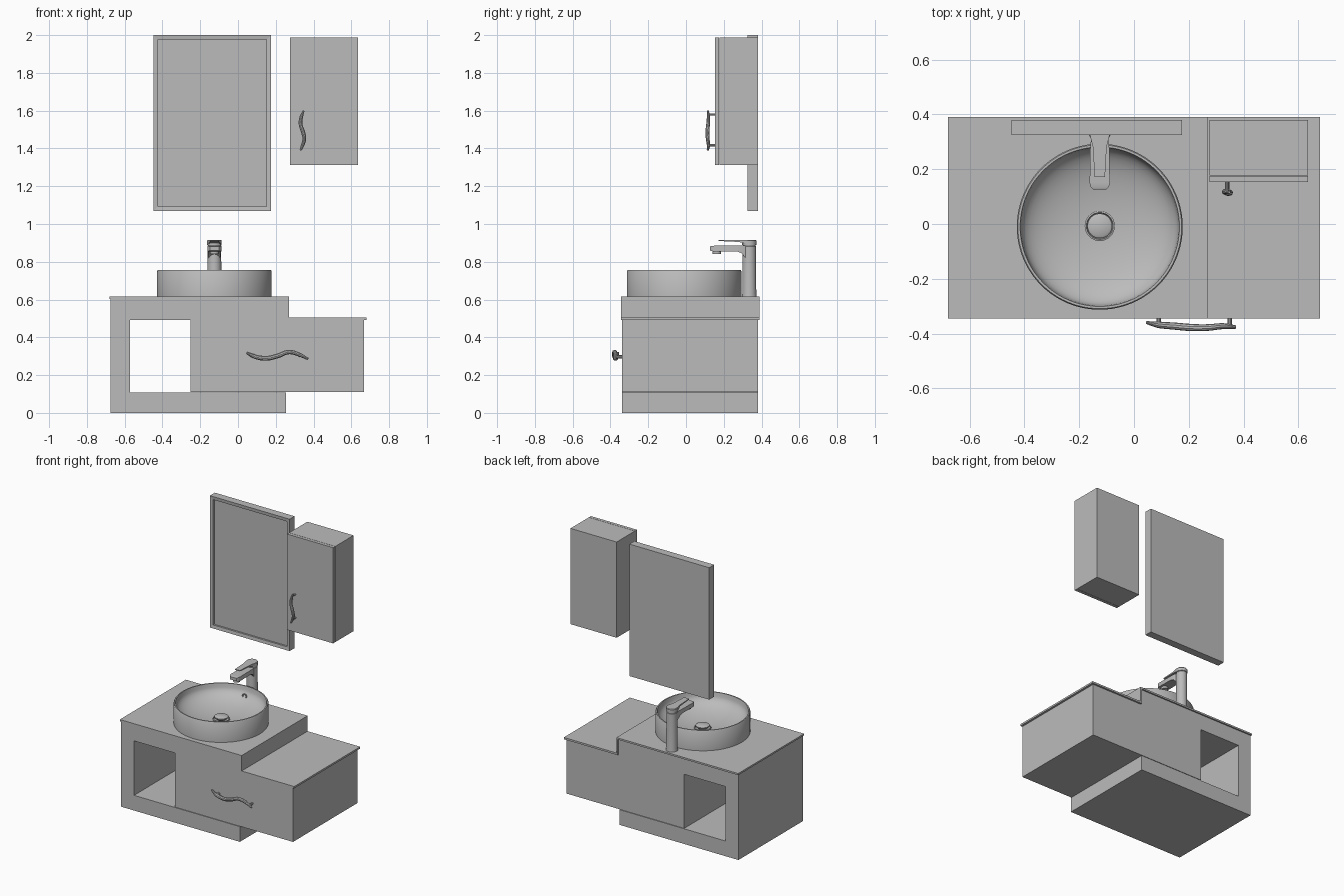
import bpy, bmesh, math

if "Cube" in bpy.data.objects:
    bpy.data.objects.remove(bpy.data.objects["Cube"])

grey = bpy.data.materials.new("plain grey")
grey.diffuse_color = (0.5, 0.5, 0.5, 1)
grey.use_nodes = True
grey.node_tree.nodes["Principled BSDF"].inputs["Base Color"].default_value = grey.diffuse_color


def finish(name, bm, smooth=False):
    bmesh.ops.recalc_face_normals(bm, faces=bm.faces)
    me = bpy.data.meshes.new(name)
    bm.to_mesh(me)
    bm.free()
    ob = bpy.data.objects.new(name, me)
    bpy.context.collection.objects.link(ob)
    me.materials.append(grey)
    if smooth:
        smooth_object(ob)
    return ob


def smooth_object(ob):
    bpy.ops.object.select_all(action='DESELECT')
    ob.select_set(True)
    bpy.context.view_layer.objects.active = ob
    bpy.ops.object.shade_smooth_by_angle(angle=math.radians(35))


def box(name, x, y, z):
    bm = bmesh.new()
    bmesh.ops.create_cube(bm, size=1)
    for v in bm.verts:
        v.co = [lo + (c + 0.5) * (hi - lo) for c, (lo, hi) in zip(v.co, (x, y, z))]
    return finish(name, bm)


def lathe(name, cx, cy, profile, n=64):
    """Spin (radius, z) points around a vertical axis; ends on the axis close it."""
    bm = bmesh.new()
    rings = []
    for r, z in profile:
        if r == 0:
            rings.append([bm.verts.new((cx, cy, z))] * n)
        else:
            rings.append([bm.verts.new((cx + r * math.cos(2 * math.pi * i / n),
                                        cy + r * math.sin(2 * math.pi * i / n), z)) for i in range(n)])
    for a, b in zip(rings, rings[1:]):
        for i in range(n):
            j = (i + 1) % n
            bm.faces.new(list(dict.fromkeys((a[i], a[j], b[j], b[i]))))
    return finish(name, bm, True)


def loft(name, sections):
    """Join rectangles given as (y, x centre, half width, z low, z high)."""
    bm = bmesh.new()
    rings = [[bm.verts.new(p) for p in ((cx - w, y, lo), (cx + w, y, lo), (cx + w, y, hi), (cx - w, y, hi))]
             for y, cx, w, lo, hi in sections]
    for a, b in zip(rings, rings[1:]):
        for i in range(4):
            bm.faces.new((a[i], a[(i + 1) % 4], b[(i + 1) % 4], b[i]))
    bm.faces.new(rings[0])
    bm.faces.new(rings[-1])
    return finish(name, bm, True)


def tube(name, points, depth):
    """Smooth rod through (x, y, z, thickness factor) points."""
    cu = bpy.data.curves.new(name, 'CURVE')
    cu.dimensions = '3D'
    cu.bevel_depth, cu.bevel_resolution, cu.resolution_u = depth, 3, 6
    cu.use_fill_caps = True
    sp = cu.splines.new('BEZIER')
    sp.bezier_points.add(len(points) - 1)
    for bp, (x, y, z, r) in zip(sp.bezier_points, points):
        bp.co, bp.radius = (x, y, z), r
        bp.handle_left_type = bp.handle_right_type = 'AUTO'
    cu.materials.append(grey)
    ob = bpy.data.objects.new(name, cu)
    bpy.context.collection.objects.link(ob)
    bpy.ops.object.select_all(action='DESELECT')
    ob.select_set(True)
    bpy.context.view_layer.objects.active = ob
    bpy.ops.object.convert(target='MESH')
    smooth_object(bpy.context.view_layer.objects.active)


# Vanity carcass
depth = (-0.34, 0.38)
box("plinth", (-0.675, 0.253), depth, (0, 0.107))
box("left_support", (-0.675, -0.573), depth, (0.107, 0.491))
box("upper_slab", (-0.675, 0.262), depth, (0.491, 0.605))
box("drawer_box", (-0.252, 0.667), depth, (0.11, 0.491))

# Stepped countertop with its vertical drop
top_depth = (-0.345, 0.39)
box("upper_countertop", (-0.68, 0.27), top_depth, (0.603, 0.615))
box("countertop_drop", (0.261, 0.27), top_depth, (0.493, 0.603))
box("lower_countertop", (0.27, 0.68), top_depth, (0.493, 0.506))

# Round vessel basin with a hollow bowl
bx, by = -0.125, -0.01
bowl = [(0.288 * math.cos(t), 0.745 - 0.11 * math.sin(t) ** 0.9)
        for t in [math.radians(a) for a in range(0, 90, 7)]]
lathe("basin", bx, by, [(0, 0.613), (0.303, 0.613), (0.303, 0.751), (0.299, 0.757), (0.291, 0.757)]
      + bowl + [(0, 0.635)], 80)
lathe("drain_ring", bx, by + 0.003, [(0, 0.632), (0.055, 0.632), (0.055, 0.643), (0.049, 0.645), (0.046, 0.638), (0, 0.638)], 40)
lathe("drain_plug", bx, by + 0.003, [(0, 0.636), (0.03, 0.638), (0.045, 0.652), (0.045, 0.658), (0.036, 0.663), (0, 0.665)], 40)

# Overflow ring on the back wall of the bowl
tube("overflow_ring", [(bx + 0.014 * math.cos(a), by + 0.262, 0.7 + 0.014 * math.sin(a), 1)
                       for a in [2 * math.pi * i / 12 for i in range(13)]], 0.004)

# Tap
tx, ty = -0.125, 0.335
lathe("tap_column", tx, ty, [(0, 0.615), (0.039, 0.615), (0.037, 0.63), (0.036, 0.882), (0.034, 0.884), (0.034, 0.888),
                             (0.038, 0.89), (0.038, 0.912), (0.035, 0.916), (0, 0.916)], 40)
loft("tap_spout", [(0.126, tx, 0.024, 0.86, 0.88), (0.135, tx, 0.033, 0.856, 0.884), (0.15, tx, 0.037, 0.855, 0.885),
                   (0.27, tx, 0.035, 0.855, 0.885), (0.295, tx, 0.034, 0.845, 0.885), (0.315, tx, 0.03, 0.82, 0.885)])
lathe("tap_outlet", tx, 0.163, [(0, 0.84), (0.023, 0.84), (0.023, 0.857), (0, 0.857)], 32)
loft("tap_lever", [(0.172, tx, 0.019, 0.91, 0.916), (0.28, tx, 0.025, 0.905, 0.916), (0.325, tx, 0.036, 0.893, 0.916)])

# Mirror: box whose front is inset and pushed back
mirror = box("mirror", (-0.447, 0.175), (0.325, 0.38), (1.07, 2.0))
bm = bmesh.new()
bm.from_mesh(mirror.data)
front = min(bm.faces, key=lambda f: f.calc_center_median().y)
bmesh.ops.inset_individual(bm, faces=[front], thickness=0.033)
for v in front.verts:
    v.co.y += 0.003
bmesh.ops.inset_individual(bm, faces=[front], thickness=0.0005)
for v in front.verts:
    v.co.y += 0.012
bm.to_mesh(mirror.data)
bm.free()

# Wall cabinet with a separate door
box("wall_cabinet", (0.275, 0.635), (0.177, 0.38), (1.313, 1.988))
box("wall_cabinet_door", (0.275, 0.635), (0.153, 0.175), (1.313, 1.988))

# Wavy handles on two posts each
tube("drawer_handle", [(0.046, -0.36, 0.318, 0.5), (0.09, -0.368, 0.298, 1.1), (0.15, -0.373, 0.289, 1.2),
                       (0.21, -0.378, 0.302, 1.2), (0.27, -0.378, 0.322, 1.1), (0.325, -0.373, 0.308, 1),
                       (0.37, -0.376, 0.286, 0.6)], 0.011)
for x, z in ((0.09, 0.298), (0.35, 0.296)):
    tube("drawer_handle_post", [(x, -0.335, z, 1), (x, -0.37, z, 1)], 0.008)
tube("door_handle", [(0.348, 0.116, 1.6, 0.5), (0.336, 0.119, 1.57, 1), (0.331, 0.117, 1.53, 1.1),
                     (0.345, 0.113, 1.485, 1.2), (0.351, 0.115, 1.45, 1.1), (0.341, 0.119, 1.415, 1),
                     (0.331, 0.115, 1.39, 0.6)], 0.009)
for x, z in ((0.339, 1.58), (0.342, 1.417)):
    tube("door_handle_post", [(x, 0.157, z, 1), (x, 0.118, z, 1)], 0.006)
